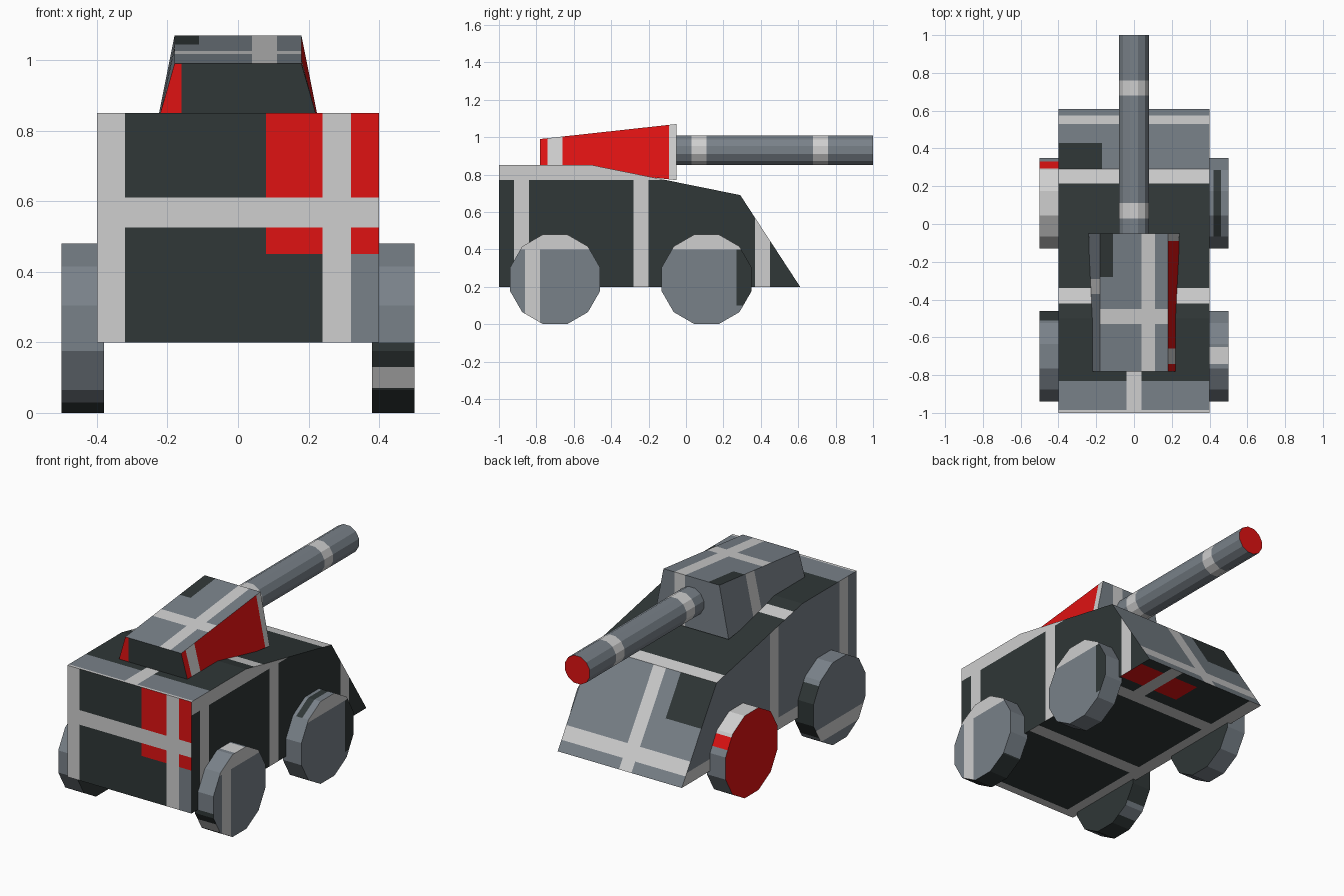
import bpy, bmesh, math
from mathutils import Matrix, Vector

if "Cube" in bpy.data.objects:
    bpy.data.objects.remove(bpy.data.objects["Cube"])

# Flat camouflage colours
COLOURS = {
    "dark green grey": (0.029, 0.038, 0.038, 1),
    "steel grey": (0.19, 0.22, 0.25, 1),
    "light grey": (0.62, 0.62, 0.62, 1),
    "red": (0.74, 0.006, 0.006, 1),
}
MATS = []
for cname, col in COLOURS.items():
    m = bpy.data.materials.new(cname)
    m.diffuse_color = col
    m.use_nodes = True
    m.node_tree.nodes["Principled BSDF"].inputs["Base Color"].default_value = m.diffuse_color
    MATS.append(m)
DARK, GREY, LIGHT, RED = range(4)
RIGHT, LEFT = (1, 0, 0), (-1, 0, 0)
FORE, REAR = (0, 1, 0), (0, -1, 0)
UP, DOWN = (0, 0, 1), (0, 0, -1)


def paint(bm, colour, side=None, **ranges):
    """Cut a rectangular patch into the faces on one side and colour it."""
    limits = []

    def chosen():
        bm.normal_update()
        out = []
        for f in bm.faces:
            if side and f.normal.dot(Vector(side)) < 0.7:
                continue
            c = f.calc_center_median()
            if all(lo < c[i] < hi for i, lo, hi in limits):
                out.append(f)
        return out

    for axis, (lo, hi) in ranges.items():
        i = "xyz".index(axis)
        for value in (lo, hi):
            faces = chosen()
            geom = set(faces)
            for f in faces:
                geom.update(f.edges)
                geom.update(f.verts)
            co, no = Vector((0, 0, 0)), Vector((0, 0, 0))
            co[i], no[i] = value, 1
            bmesh.ops.bisect_plane(bm, geom=list(geom), dist=1e-5, plane_co=co, plane_no=no)
        limits.append((i, lo, hi))
    for f in chosen():
        f.material_index = colour


def finish(bm, name):
    me = bpy.data.meshes.new(name)
    bm.to_mesh(me)
    bm.free()
    for m in MATS:
        me.materials.append(m)
    ob = bpy.data.objects.new(name, me)
    bpy.context.collection.objects.link(ob)


def loft(ring_a, ring_b):
    """Closed solid between two matching outlines."""
    bm = bmesh.new()
    a = [bm.verts.new(p) for p in ring_a]
    b = [bm.verts.new(p) for p in ring_b]
    bm.faces.new(a)
    bm.faces.new(b)
    for i in range(len(a)):
        j = (i + 1) % len(a)
        bm.faces.new((a[i], a[j], b[j], b[i]))
    bmesh.ops.recalc_face_normals(bm, faces=bm.faces)
    return bm


def drum(apothem, depth, centre, axis):
    """Twelve-sided cylinder with flat sides on top and bottom."""
    bm = bmesh.new()
    r = apothem / math.cos(math.pi / 12)
    rot = Matrix.Rotation(math.pi / 2, 4, 'Y' if axis == 'x' else 'X')
    mat = Matrix.Translation(centre) @ rot @ Matrix.Rotation(math.pi / 12, 4, 'Z')
    bmesh.ops.create_cone(bm, cap_ends=True, segments=12, radius1=r, radius2=r,
                          depth=depth, matrix=mat)
    paint(bm, GREY)
    return bm


# Hull: side profile extruded across the width
PROFILE = [(-1, 0.2), (-1, 0.85), (-0.5, 0.85), (0.29, 0.69), (0.61, 0.2)]
hull = loft([(-0.4, y, z) for y, z in PROFILE], [(0.4, y, z) for y, z in PROFILE])
# rear plate
paint(hull, RED, REAR, x=(0.08, 0.41), z=(0.45, 0.86))
paint(hull, GREY, REAR, x=(0.32, 0.41), z=(0.19, 0.45))
paint(hull, LIGHT, REAR, z=(0.525, 0.61))
paint(hull, LIGHT, REAR, x=(-0.41, -0.32))
paint(hull, LIGHT, REAR, x=(0.24, 0.32))
# flanks
paint(hull, GREY, LEFT)
paint(hull, LIGHT, RIGHT, z=(0.77, 0.86))
for band in ((-0.92, -0.84), (-0.28, -0.20), (0.37, 0.45)):
    paint(hull, LIGHT, RIGHT, y=band)
for band in ((-0.92, -0.84), (-0.28, -0.20)):
    paint(hull, LIGHT, LEFT, y=band)
paint(hull, LIGHT, LEFT, z=(0.19, 0.27))
# deck
paint(hull, GREY, UP, y=(-1.01, -0.83))
paint(hull, LIGHT, UP, x=(-0.04, 0.04), y=(-1.01, -0.7))
for band in ((-1.01, -0.985), (-0.42, -0.34), (0.215, 0.30)):
    paint(hull, LIGHT, UP, y=band)
# sloped nose
paint(hull, GREY, FORE)
paint(hull, DARK, FORE, x=(-0.41, -0.17), y=(0.28, 0.43))
paint(hull, LIGHT, FORE, y=(0.53, 0.575))
paint(hull, LIGHT, FORE, x=(-0.075, 0.005))
# underside
paint(hull, RED, DOWN, x=(0.0, 0.41), y=(0.36, 0.54))
paint(hull, LIGHT, DOWN, x=(0.16, 0.24), y=(0.28, 0.62))
for band in ((-1.01, -0.95), (-0.42, -0.34), (0.2, 0.28)):
    paint(hull, LIGHT, DOWN, y=band)
paint(hull, LIGHT, DOWN, x=(-0.41, -0.32))
finish(hull, "hull")

# Turret: tapered wedge, bottom resting on the sloping deck
turret = loft(
    [(-0.22, -0.78, 0.85), (0.22, -0.78, 0.85), (0.18, -0.78, 0.99), (-0.18, -0.78, 0.99)],
    [(-0.24, -0.05, 0.77), (0.24, -0.05, 0.77), (0.18, -0.05, 1.07), (-0.18, -0.05, 1.07)])
paint(turret, GREY)
paint(turret, DARK, REAR)
paint(turret, RED, REAR, x=(-0.23, -0.16))
paint(turret, RED, RIGHT)
paint(turret, LIGHT, RIGHT, y=(-0.74, -0.66))
paint(turret, LIGHT, RIGHT, y=(-0.09, -0.04))
paint(turret, LIGHT, LEFT, y=(-0.37, -0.29))
paint(turret, DARK, UP, x=(-0.19, -0.11), y=(-0.28, -0.04))
paint(turret, LIGHT, UP, y=(-0.53, -0.45))
paint(turret, LIGHT, UP, x=(0.04, 0.11))
paint(turret, LIGHT, FORE, x=(0.04, 0.11))
finish(turret, "turret")

# Gun barrel with two bands and a red muzzle
barrel = drum(0.08, 1.05, (0, 0.475, 0.93), 'y')
for band in ((0.03, 0.11), (0.68, 0.76)):
    paint(barrel, LIGHT, y=band)
paint(barrel, RED, (0, 1, 0))
finish(barrel, "gun_barrel")

# Wheels: treads first, then the outer and inner discs
for side_name, s, outer, inner in (("right", 1, RIGHT, LEFT), ("left", -1, LEFT, RIGHT)):
    for end, y in (("front", 0.11), ("rear", -0.70)):
        w = drum(0.24, 0.12, (s * 0.44, y, 0.24), 'x')
        if (s, end) == (1, "rear"):
            paint(w, LIGHT, UP, y=(-0.74, -0.65))
            paint(w, DARK, REAR, z=(0.13, 0.20))
            paint(w, LIGHT, REAR, z=(0.07, 0.13))
            paint(w, DARK, z=(-0.01, 0.07))
        elif (s, end) == (-1, "rear"):
            paint(w, DARK, y=(-0.51, -0.45))
            paint(w, DARK, z=(-0.01, 0.03))
        elif (s, end) == (-1, "front"):
            paint(w, LIGHT, z=(0.2, 0.49), y=(-0.14, 0.295))
            paint(w, RED, z=(0.2, 0.49), y=(0.295, 0.33))
        else:
            paint(w, DARK, UP, x=(0.42, 0.46))
        paint(w, GREY, outer)
        paint(w, DARK if s < 0 else GREY, inner)
        if s > 0:
            paint(w, LIGHT, outer, z=(0.4, 0.49))
            if end == "rear":
                paint(w, LIGHT, outer, y=(-0.86, -0.78))
            else:
                paint(w, DARK, outer, y=(0.27, 0.36), z=(0.1, 0.4))
        else:
            paint(w, LIGHT, inner, z=(0.2, 0.28))
            if end == "front":
                paint(w, RED, outer)
            else:
                paint(w, LIGHT, outer, z=(0.06, 0.14))
        finish(w, f"{end}_{side_name}_wheel")
